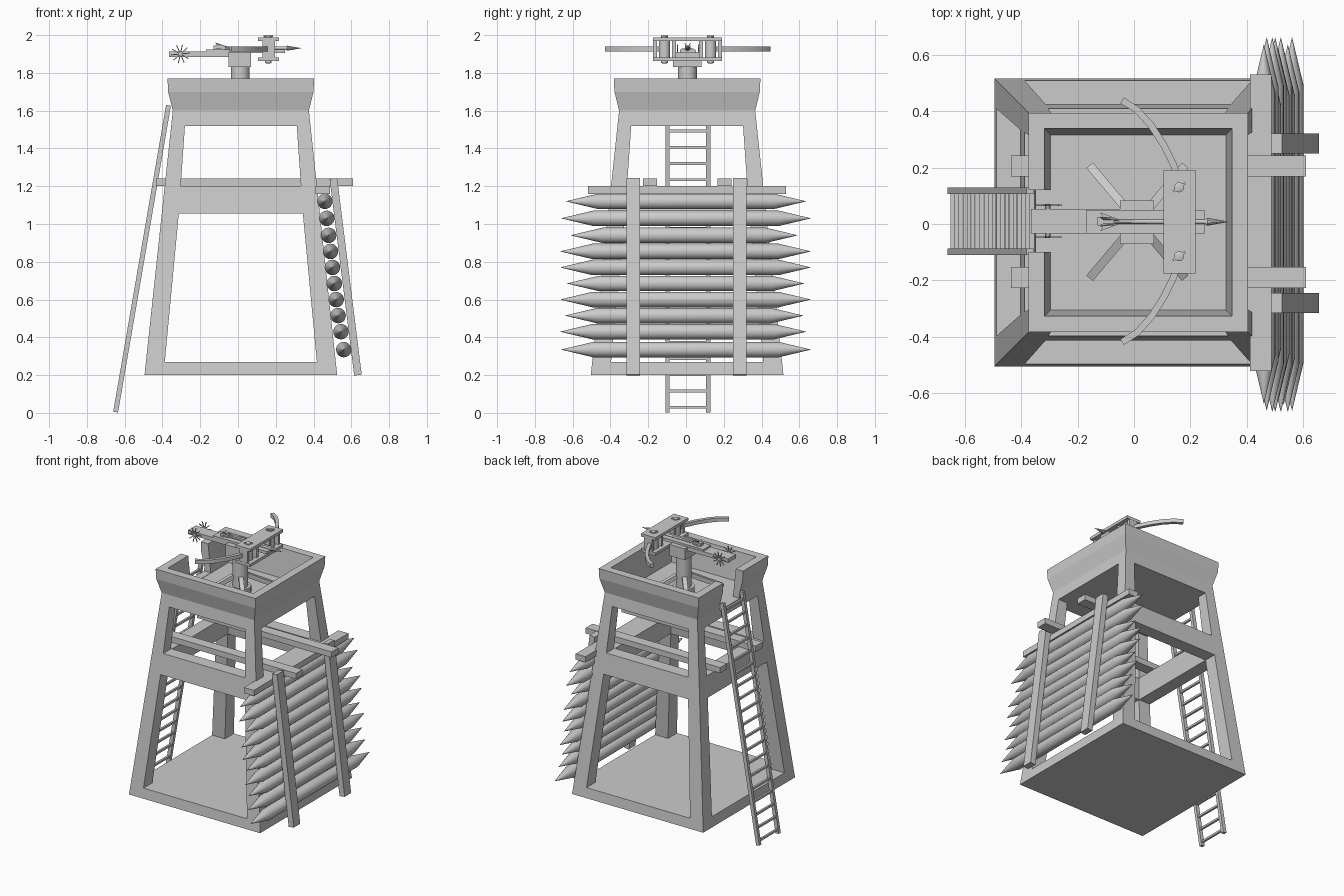
import bpy, bmesh, math
from mathutils import Vector, Matrix

if "Cube" in bpy.data.objects:
    bpy.data.objects.remove(bpy.data.objects["Cube"])

CX, CY = 0.015, 0.006          # tower axis


def finish(bm, name, smooth=False):
    bmesh.ops.recalc_face_normals(bm, faces=bm.faces)
    me = bpy.data.meshes.new(name)
    bm.to_mesh(me)
    bm.free()
    ob = bpy.data.objects.new(name, me)
    bpy.context.collection.objects.link(ob)
    if smooth:
        bpy.ops.object.select_all(action='DESELECT')
        ob.select_set(True)
        bpy.context.view_layer.objects.active = ob
        bpy.ops.object.shade_smooth_by_angle(angle=math.radians(35))
    return ob


def loft(name, rings, smooth=False):
    """Skin equal-sized point rings and cap both ends."""
    bm = bmesh.new()
    vs = [[bm.verts.new(p) for p in r] for r in rings]
    n = len(rings[0])
    for a, b in zip(vs, vs[1:]):
        for i in range(n):
            bm.faces.new((a[i], a[(i + 1) % n], b[(i + 1) % n], b[i]))
    bm.faces.new(vs[0])
    bm.faces.new(vs[-1])
    return finish(bm, name, smooth)


def box(name, x0, x1, y0, y1, z0, z1):
    return loft(name, [[(x0, y0, z), (x1, y0, z), (x1, y1, z), (x0, y1, z)] for z in (z0, z1)])


def beam(name, p, q, w, h):
    """Square bar from p to q: w sideways, h across."""
    p, q = Vector(p), Vector(q)
    rot = (q - p).to_track_quat('Z', 'Y').to_matrix()
    sec = [(-w/2, -h/2), (w/2, -h/2), (w/2, h/2), (-w/2, h/2)]
    return loft(name, [[e + rot @ Vector((a, b, 0)) for a, b in sec] for e in (p, q)])


def lathe(name, origin, axis, profile, sides=16):
    """Turned part: profile of (radius, distance along axis)."""
    rot = Vector(axis).to_track_quat('Z', 'Y').to_matrix()
    rings = []
    for r, d in profile:
        r = max(r, 0.0005)
        rings.append([Vector(origin) + rot @ Vector((r * math.cos(t), r * math.sin(t), d))
                      for t in (2 * math.pi * i / sides for i in range(sides))])
    return loft(name, rings, True)


def half(z):                   # tower half width at height z
    return 0.51 - 0.107 * (z - 0.2)


def square(h, z):
    return [(CX + a * h, CY + b * h, z) for a, b in ((-1, -1), (1, -1), (1, 1), (-1, 1))]


# Base slab and tapered corner legs
loft("base_slab", [square(half(0.2), 0.2), square(half(0.27), 0.27)])
for sx in (-1, 1):
    for sy in (-1, 1):
        rings = []
        for z, w in ((0.26, 0.10), (1.055, 0.09), (1.54, 0.072)):
            o = half(z)
            i = o - w
            rings.append([(CX + sx * a, CY + sy * b, z) for a, b in ((i, i), (o, i), (o, o), (i, o))])
        loft("corner_leg", rings)

# Ring of beams at mid height
for k in range(4):
    rot = Matrix.Rotation(k * math.pi / 2, 3, 'Z')
    rings = []
    for s in (-1, 1):
        ring = []
        for z, inset in ((1.055, 0), (1.2, 0), (1.2, 0.09), (1.055, 0.09)):
            h = half(z) - inset
            ring.append(rot @ Vector((s * h, -h, z)) + Vector((CX, CY, 0)))
        rings.append(ring)
    loft("middle_beam", rings)

# Flared fighting platform with recessed floor, open at the ladder
platform = loft("platform", [square(h, z) for h, z in (
    (half(1.52), 1.52), (half(1.6), 1.6), (0.385, 1.70), (0.388, 1.77),
    (0.332, 1.77), (0.31, 1.57))])
cutter = box("gap_cutter", -0.6, -0.25, -0.10, 0.12, 1.572, 1.9)
cutter.hide_render = True
mod = platform.modifiers.new("gap", 'BOOLEAN')
mod.operation, mod.object, mod.solver = 'DIFFERENCE', cutter, 'EXACT'
bpy.ops.object.select_all(action='DESELECT')
platform.select_set(True)
bpy.context.view_layer.objects.active = platform
bpy.ops.object.modifier_apply(modifier="gap")
bpy.data.objects.remove(cutter)

# Beams that carry the log screen
for y in (-0.19, 0.205):
    box("support_beam", -0.435, 0.61, y - 0.037, y + 0.037, 1.2, 1.24)
box("cross_beam", 0.41, 0.487, -0.52, 0.53, 1.16, 1.2)
for y in (-0.28, 0.285):
    beam("screen_post", (0.635, y, 0.2), (0.505, y, 1.24), 0.072, 0.04)

# Sharpened logs: x, z, left tip, right tip
logs = [(0.56, 0.335, 0.66, 0.66), (0.545, 0.43, 0.665, 0.635), (0.53, 0.515, 0.64, 0.62),
        (0.52, 0.60, 0.665, 0.66), (0.51, 0.685, 0.63, 0.625), (0.50, 0.77, 0.665, 0.66),
        (0.49, 0.855, 0.665, 0.66), (0.48, 0.94, 0.61, 0.59), (0.47, 1.03, 0.66, 0.66),
        (0.46, 1.12, 0.635, 0.635)]
for x, z, a, b in logs:
    lathe("sharpened_log", (x, 0, z), (0, 1, 0),
          [(0, -a), (0.041, 0.17 - a), (0.041, b - 0.17), (0, b)], 20)

# Ladder
foot, head = Vector((-0.648, 0.01, 0.004)), Vector((-0.368, 0.01, 1.628))
for s in (-1, 1):
    off = Vector((0, s * 0.108, 0))
    beam("ladder_rail", foot + off, head + off, 0.022, 0.026)
for i in range(19):
    p = foot.lerp(head, (0.026 + i * 0.086) / 1.624)
    beam("ladder_rung", p - Vector((0, 0.1, 0)), p + Vector((0, 0.1, 0)), 0.014, 0.014)

# Pedestal with sloping braces
PX, PY = 0.012, 0.008
lathe("pedestal", (PX, PY, 0), (0, 0, 1),
      [(0.07, 1.565), (0.07, 1.61), (0.05, 1.61), (0.05, 1.84)], 20)
for sx in (-1, 1):
    for sy in (-1, 1):
        beam("pedestal_brace", (PX + sx * 0.03, PY + sy * 0.035, 1.68),
             (PX + sx * 0.165, PY + sy * 0.195, 1.575), 0.03, 0.03)
box("swivel_block", -0.05, 0.07, -0.07, 0.083, 1.83, 1.91)

# Stock and slide
box("stock", -0.365, 0.0, -0.033, 0.053, 1.885, 1.912)
box("slide", -0.17, 0.25, -0.033, 0.05, 1.905, 1.925)
box("trigger_block", -0.13, -0.07, -0.006, 0.024, 1.92, 1.945)

# Winch with spoked handles
lathe("winch_axle", (-0.305, 0.01, 1.9), (0, 1, 0), [(0.01, -0.06), (0.01, 0.06)], 10)
for y in (-0.046, 0.066):
    for k in range(5):
        t = k * math.pi / 5 + 0.1
        d = Vector((math.cos(t), 0, math.sin(t))) * 0.05
        c = Vector((-0.305, y, 1.9))
        beam("winch_spoke", c - d, c + d, 0.005, 0.005)

# Torsion frame
FY = 0.008
for z0, z1 in ((1.862, 1.882), (1.968, 1.988)):
    box("frame_plate", 0.105, 0.217, FY - 0.183, FY + 0.183, z0, z1)
for y in (-0.172, -0.071, 0.071, 0.172):
    box("frame_post", 0.13, 0.195, FY + y - 0.01, FY + y + 0.01, 1.88, 1.97)
for s in (-1, 1):
    y = FY + s * 0.122
    lathe("torsion_bundle", (0.16, y, 0), (0, 0, 1), [(0.03, 1.88), (0.03, 1.97)])
    lathe("bundle_cap", (0.16, y, 0), (0, 0, 1),
          [(0.01, 1.85), (0.018, 1.853), (0.018, 1.995), (0.01, 1.998)], 12)
    beam("cap_pin", (0.138, y - 0.015, 1.994), (0.182, y + 0.015, 1.994), 0.008, 0.01)

# Curved bow arms
for s in (-1, 1):
    path = [(0.16, 0.125), (0.14, 0.19), (0.105, 0.26), (0.06, 0.33), (0.01, 0.385), (-0.042, 0.418)]
    dy = 0.02 if s > 0 else 0.0
    pts = [Vector((x, s * y + dy, 1.926)) for x, y in path]
    rings = []
    for i, p in enumerate(pts):
        t = (pts[min(i + 1, 5)] - pts[max(i - 1, 0)]).normalized()
        n = Vector((-t.y, t.x, 0)) * 0.012
        u = Vector((0, 0, 0.013))
        rings.append([p - n - u, p + n - u, p + n + u, p - n + u])
    loft("bow_arm", rings, True)

# Loaded bolt with fletching
lathe("bolt_shaft", (0, FY, 1.931), (1, 0, 0),
      [(0.008, -0.12), (0.008, 0.25), (0.014, 0.26), (0, 0.335)], 10)
for k in range(3):
    t = k * math.pi / 3
    d = Vector((0, math.cos(t), math.sin(t)))
    c, side = Vector((0, FY, 1.931)), Vector((1, 0, 0)).cross(d) * 0.0015
    outline = [(-0.12, -0.033), (-0.03, 0), (-0.12, 0.033), (-0.1, 0)]
    loft("bolt_fin", [[c + d * v + Vector((x, 0, 0)) + side * s for x, v in outline] for s in (-1, 1)])
